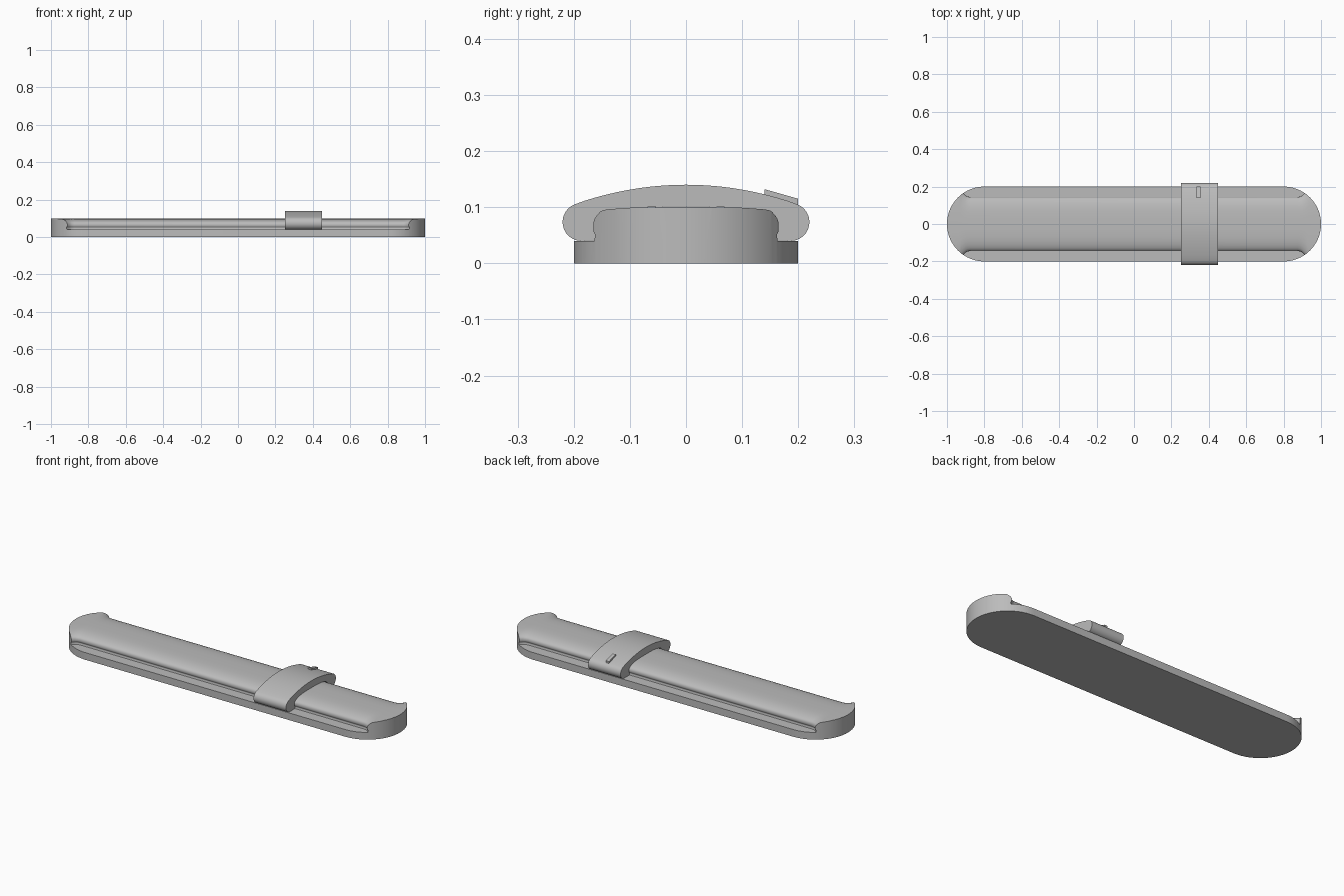
import bpy, bmesh, math

cube = bpy.data.objects.get("Cube")
if cube:
    bpy.data.objects.remove(cube, do_unlink=True)

grey = bpy.data.materials.new("plain grey")
grey.use_nodes = True
colour = (0.5, 0.5, 0.5, 1)
grey.diffuse_color = colour
grey.node_tree.nodes["Principled BSDF"].inputs["Base Color"].default_value = colour


def loft(name, sections):
    """Closed solid skinned through matching rings of points."""
    bm = bmesh.new()
    rings = [[bm.verts.new(p) for p in ring] for ring in sections]
    n = len(rings[0])
    for a, b in zip(rings, rings[1:]):
        for i in range(n):
            j = (i + 1) % n
            bm.faces.new((a[i], a[j], b[j], b[i]))
    bm.faces.new(rings[0])
    bm.faces.new(rings[-1])
    bmesh.ops.recalc_face_normals(bm, faces=bm.faces)
    mesh = bpy.data.meshes.new(name)
    bm.to_mesh(mesh)
    bm.free()
    mesh.materials.append(grey)
    obj = bpy.data.objects.new(name, mesh)
    bpy.context.collection.objects.link(obj)
    return obj


def smooth(obj):
    bpy.ops.object.select_all(action='DESELECT')
    obj.select_set(True)
    bpy.context.view_layer.objects.active = obj
    bpy.ops.object.shade_smooth_by_angle(angle=math.radians(35))


def mirrored(half):
    return half + [(-y, z) for y, z in reversed(half)]


# Half section of the domed rail with its undercut neck
rail_half = [(0.03, 0.1), (0.065, 0.099), (0.09, 0.0965), (0.112, 0.092),
             (0.128, 0.086), (0.138, 0.08), (0.143, 0.073), (0.144, 0.062),
             (0.142, 0.056), (0.138, 0.052), (0.137, 0.048), (0.14, 0.04)]

# Base: the rail flares out at both ends and is trimmed to the rounded plan
rail_section = mirrored(rail_half + [(0.25, 0.04), (0.25, 0)])
flare = [(0.875, 1), (0.89, 1.02), (0.9, 1.06), (0.91, 1.13),
         (0.918, 1.19), (0.925, 1.28), (0.935, 1.5), (1.1, 1.6)]
stations = [(-x, k) for x, k in reversed(flare)] + flare


def flared(x, k):
    return [(x, y * k if abs(y) < 0.2 else math.copysign(0.3, y), z)
            for y, z in rail_section]


base = loft("base_rail", [flared(x, k) for x, k in stations])

# Rounded plan used to trim the base
steps = 40
plan = []
for side in (1, -1):
    for i in range(steps + 1):
        a = math.pi * (i / steps - 0.5)
        plan.append((side * (0.8 + 0.2 * math.cos(a)), side * 0.2 * math.sin(a)))
trim = loft("plan_trim", [[(x, y, z) for x, y in plan] for z in (0, 0.2)])
trim.location.z = 0
trim.hide_render = True
mod = base.modifiers.new("trim", 'BOOLEAN')
mod.operation = 'INTERSECT'
mod.solver = 'EXACT'
mod.object = trim
bpy.context.view_layer.objects.active = base
bpy.ops.object.modifier_apply(modifier=mod.name)
bpy.data.objects.remove(trim, do_unlink=True)
smooth(base)

# Slider: arched clip with rounded sides wrapping the rail
outer = [(0.2 * i / 10, 0.14 - 0.035 * (i / 10) ** 2) for i in range(1, 10)]
for i in range(13):
    a = math.radians(70 - 160 * i / 12)
    outer.append((0.187 + 0.033 * math.cos(a), 0.0735 + 0.0335 * math.sin(a)))
inner = [(y + 0.002, z + 0.001) for y, z in reversed(rail_half)]
right = outer + inner
slider_section = [(0, 0.14)] + right + [(0, 0.101)] + [(-y, z) for y, z in reversed(right)]
slider = loft("slider", [[(x, y, z) for y, z in slider_section] for x in (0.25, 0.45)])
smooth(slider)

# Small raised marker on the back slope of the slider
marker_section = [(0.14, 0.132), (0.2, 0.115), (0.2, 0.1), (0.14, 0.115)]
loft("marker", [[(x, y, z) for y, z in marker_section] for x in (0.335, 0.355)])
